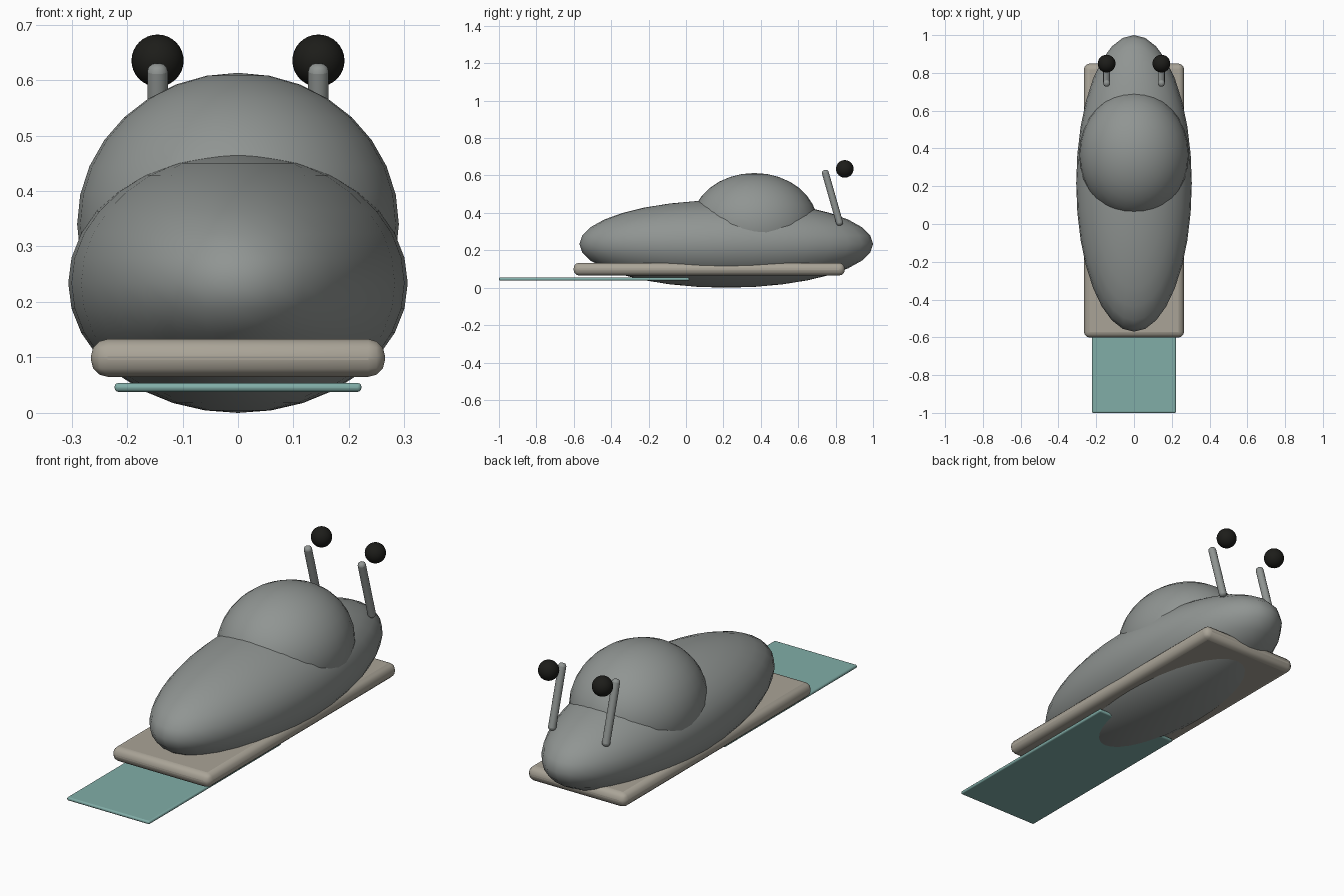
import bpy
from math import radians

if "Cube" in bpy.data.objects:
    bpy.data.objects.remove(bpy.data.objects["Cube"])


def material(name, rgb):
    mat = bpy.data.materials.new(name)
    mat.diffuse_color = (*rgb, 1)
    mat.use_nodes = True
    mat.node_tree.nodes["Principled BSDF"].inputs["Base Color"].default_value = mat.diffuse_color
    return mat


SLATE = material("slate_grey", (0.28, 0.30, 0.29))
TAN = material("tan", (0.40, 0.37, 0.31))
TEAL = material("teal", (0.22, 0.42, 0.39))
BLACK = material("black", (0.012, 0.012, 0.01))


def finish(name, size, bevel=0, segments=3, mat=None):
    ob = bpy.context.object
    ob.name = name
    ob.scale = size
    bpy.ops.object.transform_apply(location=False, rotation=False, scale=True)
    if bevel:
        mod = ob.modifiers.new("rounding", "BEVEL")
        mod.width = bevel
        mod.segments = segments
        mod.limit_method = "ANGLE"
        mod.angle_limit = radians(40)
    if mat:
        ob.data.materials.append(mat)
    bpy.ops.object.shade_smooth_by_angle(angle=radians(40))
    return ob


def ellipsoid(name, loc, radii, mat):
    bpy.ops.mesh.primitive_uv_sphere_add(segments=32, ring_count=16, radius=1, location=loc)
    return finish(name, radii, mat=mat)


def slab(name, loc, size, bevel, mat):
    bpy.ops.mesh.primitive_cube_add(size=1, location=loc)
    return finish(name, size, bevel, 3, mat)


# Long body and the dome on its back
ellipsoid("body", (0, 0.215, 0.234), (0.306, 0.785, 0.234), SLATE)
ellipsoid("back_dome", (0, 0.366, 0.34), (0.29, 0.338, 0.273), SLATE)

# Flat board under the body, with the thin trail behind it
slab("foot_board", (0, 0.124, 0.099), (0.53, 1.45, 0.068), 0.03, TAN)
slab("trail", (0, -0.491, 0.046), (0.445, 1.018, 0.016), 0.007, TEAL)

# Paired eye stalks and eyes
for side, x in (("left", -0.145), ("right", 0.145)):
    bpy.ops.mesh.primitive_cylinder_add(vertices=16, radius=1, depth=1,
                                        location=(x, 0.783, 0.481),
                                        rotation=(radians(16), 0, 0))
    finish(side + "_eye_stalk", (0.0185, 0.0185, 0.308), 0.014, mat=SLATE)
    ellipsoid(side + "_eye", (x, 0.849, 0.635), (0.047, 0.047, 0.047), BLACK)
